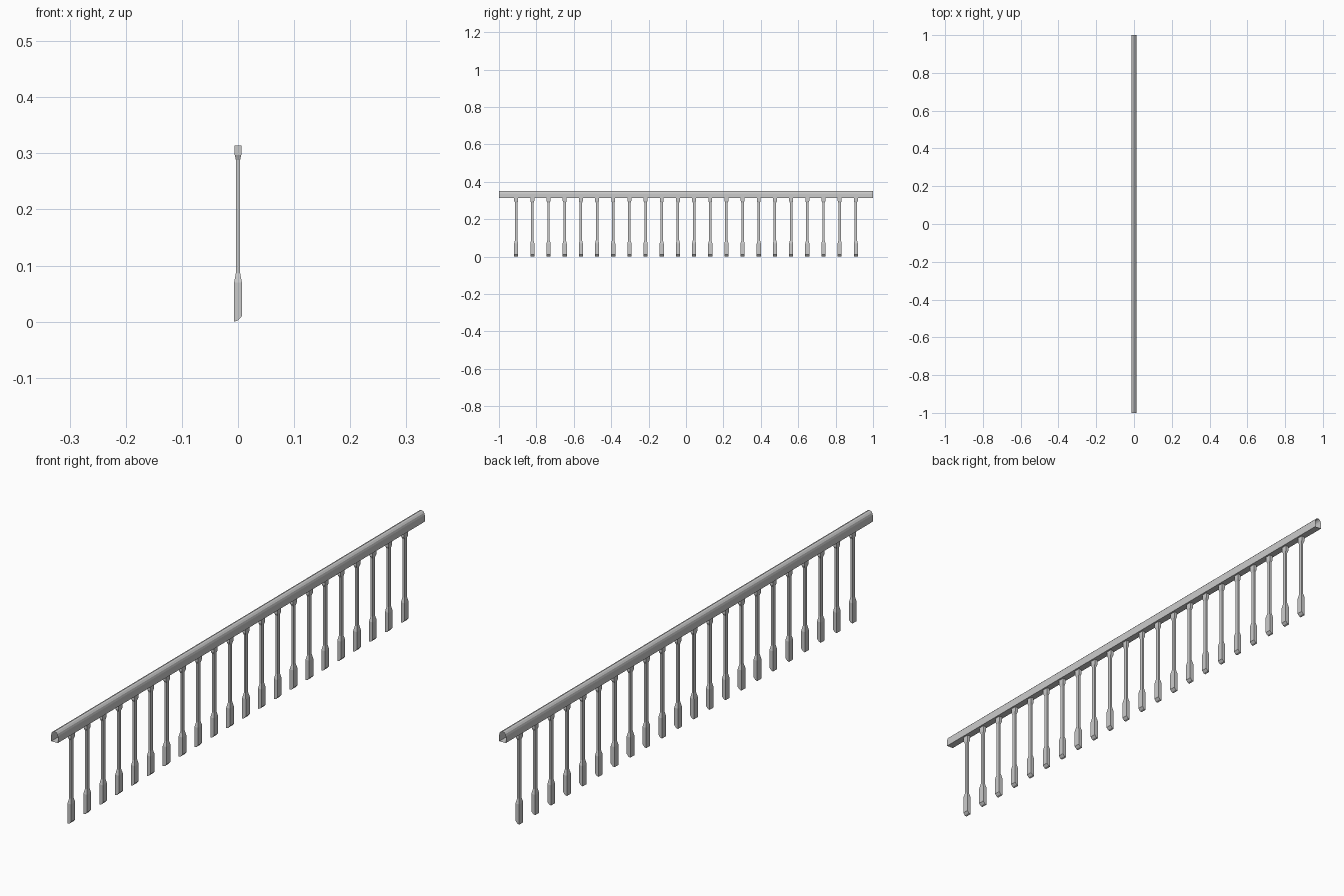
import bpy

if "Cube" in bpy.data.objects:
    bpy.data.objects.remove(bpy.data.objects["Cube"])

def make_object(name, verts, faces):
    mesh = bpy.data.meshes.new(name)
    mesh.from_pydata(verts, [], faces)
    mesh.update()
    obj = bpy.data.objects.new(name, mesh)
    bpy.context.collection.objects.link(obj)
    return obj

# Handrail: open-ended thin tube with a rounded top
profile = [(-0.0125, 0.314), (0.0125, 0.314), (0.0125, 0.337), (0.0105, 0.344),
           (0.006, 0.349), (0, 0.351), (-0.006, 0.349), (-0.0105, 0.344), (-0.0125, 0.337)]
n = len(profile)
verts = [(x, y, z) for y in (-1, 1) for x, z in profile]
faces = [(i, (i + 1) % n, n + (i + 1) % n, n + i) for i in range(n)]
make_object("handrail", verts, faces)

# Baluster: square sections stacked upward (half x, half y, z)
sections = [(0.007, 0.011, 0.010), (0.007, 0.011, 0.070), (0.0037, 0.0065, 0.087),
            (0.0037, 0.0065, 0.288), (0.0058, 0.0105, 0.297), (0.0058, 0.0105, 0.314)]
verts, faces = [], []
for hx, hy, z in sections:
    verts += [(-hx, -hy, z), (hx, -hy, z), (hx, hy, z), (-hx, hy, z)]
for s in range(len(sections) - 1):
    for i in range(4):
        a, b = s * 4 + i, s * 4 + (i + 1) % 4
        faces.append((a, b, b + 4, a + 4))
top = len(verts) - 4
faces.append((top, top + 1, top + 2, top + 3))

# Foot: short flat on the left, sloping up to the right
b = len(verts)
verts += [(-0.007, -0.011, 0), (0, -0.011, 0.002), (0, 0.011, 0.002), (-0.007, 0.011, 0)]
faces += [(b, b + 3, b + 2, b + 1), (b + 1, b + 2, 2, 1), (b, 0, 3, b + 3),
          (b, b + 1, 1, 0), (b + 3, 3, 2, b + 2)]
baluster = make_object("baluster", verts, faces)

# Row of identical balusters
count, reach = 22, 0.908
for i in range(count):
    obj = baluster if i == 0 else baluster.copy()
    if i:
        obj.name = f"baluster_{i + 1}"
        bpy.context.collection.objects.link(obj)
    obj.location.y = -reach + 2 * reach * i / (count - 1)
